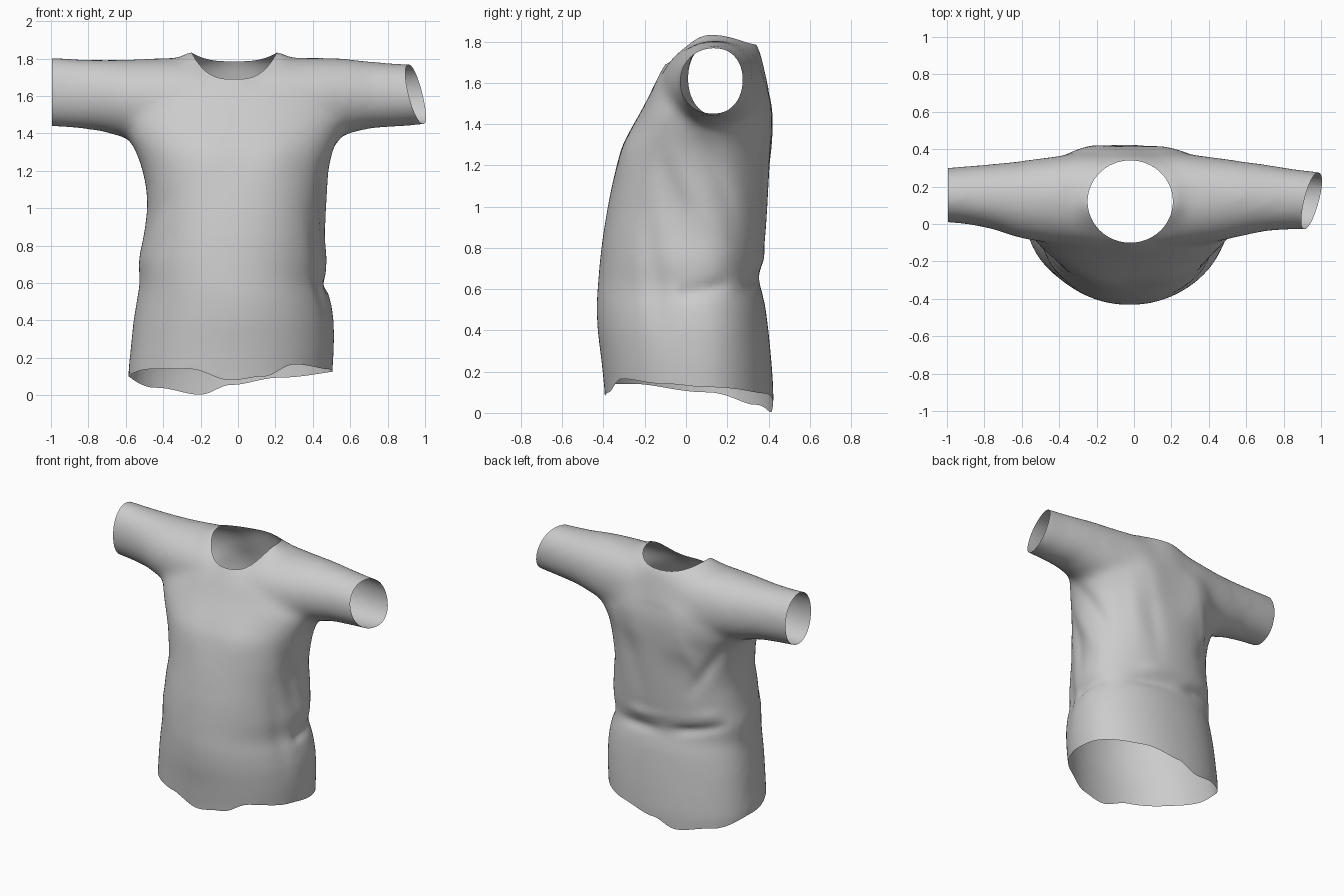
import bpy, bmesh
from math import sin, cos, pi, atan2, degrees, exp
from mathutils import Vector
from mathutils.bvhtree import BVHTree

if "Cube" in bpy.data.objects:
    bpy.data.objects.remove(bpy.data.objects["Cube"])

N = 64


def section(u0, u1, v0, v1, vm, n_neg, n_pos, n_pos_right=None):
    """Lopsided superellipse: the two v halves have their own depth and squareness."""
    pts = []
    for i in range(N):
        t = 2 * pi * i / N
        c, s = cos(t), sin(t)
        n = n_neg if s <= 0 else (n_pos_right or n_pos) if c > 0 else n_pos
        cu = abs(c) ** (2 / n) * (1 if c > 0 else -1)
        sv = abs(s) ** (2 / n)
        pts.append(((u0 + u1) / 2 + (u1 - u0) / 2 * cu,
                    vm + (v1 - vm) * sv if s > 0 else vm - (vm - v0) * sv))
    return pts


def loft(bm, rings):
    loops = [[bm.verts.new(p) for p in r] for r in rings]
    for a, b in zip(loops, loops[1:]):
        for i in range(N):
            j = (i + 1) % N
            bm.faces.new((a[i], a[j], b[j], b[i]))
    bm.faces.new(loops[0])
    bm.faces.new(loops[-1])


def build(bm, rows, place):
    loft(bm, [[place(r[0], p) for p in section(*r[1:])] for r in rows])


# Torso: z, left, right, front, back, front squareness
torso = [(-.12, -.57, .49, -.38, .42, 2.1), (.1, -.59, .505, -.395, .425, 2.1), (.25, -.575, .515, -.41, .415, 2.1),
         (.4, -.56, .515, -.43, .40, 2.05), (.52, -.54, .495, -.435, .385, 2.05), (.6, -.525, .465, -.43, .365, 2.1),
         (.65, -.53, .47, -.425, .352, 2.1), (.72, -.535, .48, -.42, .368, 2.1), (.85, -.505, .465, -.405, .385, 2.2),
         (1.0, -.485, .46, -.38, .395, 2.25), (1.1, -.49, .468, -.36, .40, 2.3), (1.2, -.51, .482, -.335, .405, 2.3),
         (1.3, -.545, .51, -.305, .41, 2.3), (1.38, -.59, .55, -.265, .415, 2.3),
         (1.46, -.61, .58, -.22, .415, 2.3), (1.53, -.58, .55, -.182, .405, 2.35),
         (1.6, -.50, .48, -.15, .39, 2.4), (1.66, -.38, .35, -.12, .372, 2.4)]
bm = bmesh.new()
build(bm, [(z, a, b, f, k, .075 if z < 1.35 else .1, n, 2.25, 2.05) for z, a, b, f, k, n in torso],
      lambda z, p: (p[0], p[1], z))

# Shoulders and sleeves as one tube: x, bottom, top, front, back
sleeves = [(-1.06, 1.44, 1.81, .01, .295), (-.9, 1.43, 1.80, 0, .31), (-.75, 1.415, 1.795, -.03, .322),
           (-.62, 1.38, 1.795, -.075, .335), (-.48, 1.35, 1.80, -.10, .355), (-.3, 1.33, 1.805, -.12, .37),
           (0, 1.31, 1.83, -.135, .38), (.28, 1.33, 1.805, -.12, .37), (.45, 1.36, 1.805, -.095, .355),
           (.58, 1.395, 1.80, -.065, .335), (.7, 1.425, 1.785, -.04, .32), (.85, 1.435, 1.775, -.03, .295),
           (1.06, 1.45, 1.765, -.035, .27)]
build(bm, [(x, lo, hi, f, k, .14, 2, 2.5 if abs(x) < .4 else 2.1) for x, lo, hi, f, k in sleeves],
      lambda x, p: (x, p[1], p[0]))
bmesh.ops.recalc_face_normals(bm, faces=bm.faces)
mesh = bpy.data.meshes.new("tshirt")
bm.to_mesh(mesh)
bm.free()
shirt = bpy.data.objects.new("tshirt", mesh)
bpy.context.collection.objects.link(shirt)
bpy.context.view_layer.objects.active = shirt
shirt.select_set(True)

# Fuse into one skin
mod = shirt.modifiers.new("fuse", 'REMESH')
mod.mode = 'VOXEL'
mod.voxel_size = .02
bpy.ops.object.modifier_apply(modifier=mod.name)

bm = bmesh.new()
bm.from_mesh(mesh)
for _ in range(15):
    bmesh.ops.smooth_vert(bm, verts=bm.verts, factor=.5, use_axis_x=True, use_axis_y=True, use_axis_z=True)
bmesh.ops.recalc_face_normals(bm, faces=bm.faces)
bm.normal_update()

# Cloth folds: start, end, height, width
folds = [((-.48, .25, .74), (-.1, .40, .66), -.022, .035), ((-.1, .40, .66), (.42, .3, .62), -.018, .035),
         ((-.45, .28, .82), (.3, .38, .72), .014, .04), ((.46, .2, .62), (.47, 0, .58), -.014, .035),
         ((.52, .05, 1.36), (.44, .28, .95), -.016, .05), ((.45, -.05, 1.25), (.44, .2, .8), .012, .06),
         ((.42, -.1, 1.25), (.45, 0, .75), -.014, .06), ((.42, -.2, .95), (.46, -.12, .4), -.012, .06),
         ((-.5, .28, 1.3), (-.3, .38, .98), -.022, .05), ((-.25, .4, 1.35), (-.42, .33, .95), .012, .05),
         ((-.46, -.05, .88), (-.3, -.24, 1.08), -.013, .05), ((-.5, -.05, .6), (-.36, -.25, .85), -.011, .05),
         ((.22, .41, 1.4), (.1, .4, .85), -.012, .06), ((.33, .37, 1.4), (.26, .39, .85), .01, .05),
         ((-.2, -.28, 1.27), (-.18, -.28, 1.25), .01, .12), ((.2, -.28, 1.27), (.18, -.28, 1.25), .01, .12),
         ((-.25, .40, 1.52), (-.22, .40, 1.3), .018, .12), ((.2, .40, 1.52), (.18, .40, 1.35), .015, .12)]
moves = []
for v in bm.verts:
    d = 0
    for a, b, h, w in folds:
        a, b = Vector(a), Vector(b)
        t = (v.co - a).dot(b - a) / (b - a).length_squared
        tc = max(0, min(1, t))
        fade = .3 + .7 * sin(pi * tc) if (b - a).length > .25 else 1
        d += h * fade * exp(-((v.co - a.lerp(b, tc)).length / w) ** 2)
    moves.append(v.normal * d)
for v, m in zip(bm.verts, moves):
    v.co += m

# Sleeve openings: straight on one side, slanted on the other
for co, no in (((-.995, 0, 0), (-1, 0, 0)), ((.95, .12, 1.6), (1, -.25, .25))):
    bmesh.ops.bisect_plane(bm, geom=bm.verts[:] + bm.edges[:] + bm.faces[:],
                           plane_co=co, plane_no=no, clear_outer=True)

# Wavy hem height by angle around the body
hem = [(-90, .08), (-70, .10), (-50, .165), (-20, .14), (0, .125), (45, .095), (90, .055),
       (118, .003), (150, .04), (180, .10), (220, .14), (245, .14), (270, .08)]


def hem_z(co):
    a = degrees(atan2(co.y - .1, co.x + .04))
    a = a + 360 if a < -90 else a
    for (a0, z0), (a1, z1) in zip(hem, hem[1:]):
        if a <= a1:
            return z0 + (z1 - z0) * (1 - cos(pi * (a - a0) / (a1 - a0))) / 2
    return .08


def neck(co):
    return (((co.x + .02) / .228) ** 2 + ((co.y - .12) / .22) ** 2) ** .5


def collar_z(co):
    k = neck(co)
    c = abs(co.x + .02) / .228 / k
    low = 1.69 if co.y < .12 else 1.785
    return low + (1.832 - low) * c ** 3


# Open the hem and the neck, then pull the rims onto clean lines
skin = BVHTree.FromBMesh(bm)
cut = []
for f in bm.faces:
    c = f.calc_center_median()
    if (c.z < .3 and c.z < hem_z(c)) or (c.z > 1.6 and neck(c) < 1):
        cut.append(f)
bmesh.ops.delete(bm, geom=cut, context='FACES')
for v in bm.verts:
    if v.is_boundary and v.co.z < .3:
        v.co.z = hem_z(v.co)
    elif v.co.z > 1.55 and abs(v.co.x) < .5:
        k = neck(v.co)
        rim = Vector((-.02 + (v.co.x + .02) / k, .12 + (v.co.y - .12) / k, 3))
        hit = skin.ray_cast(rim, Vector((0, 0, -1)))[0]
        if v.is_boundary:
            v.co = Vector((rim.x, rim.y, collar_z(rim)))
        else:
            v.co.z += (collar_z(rim) - hit.z) * exp(-((k - 1) / .25) ** 2)
bm.to_mesh(mesh)
bm.free()
bpy.ops.object.shade_smooth()
